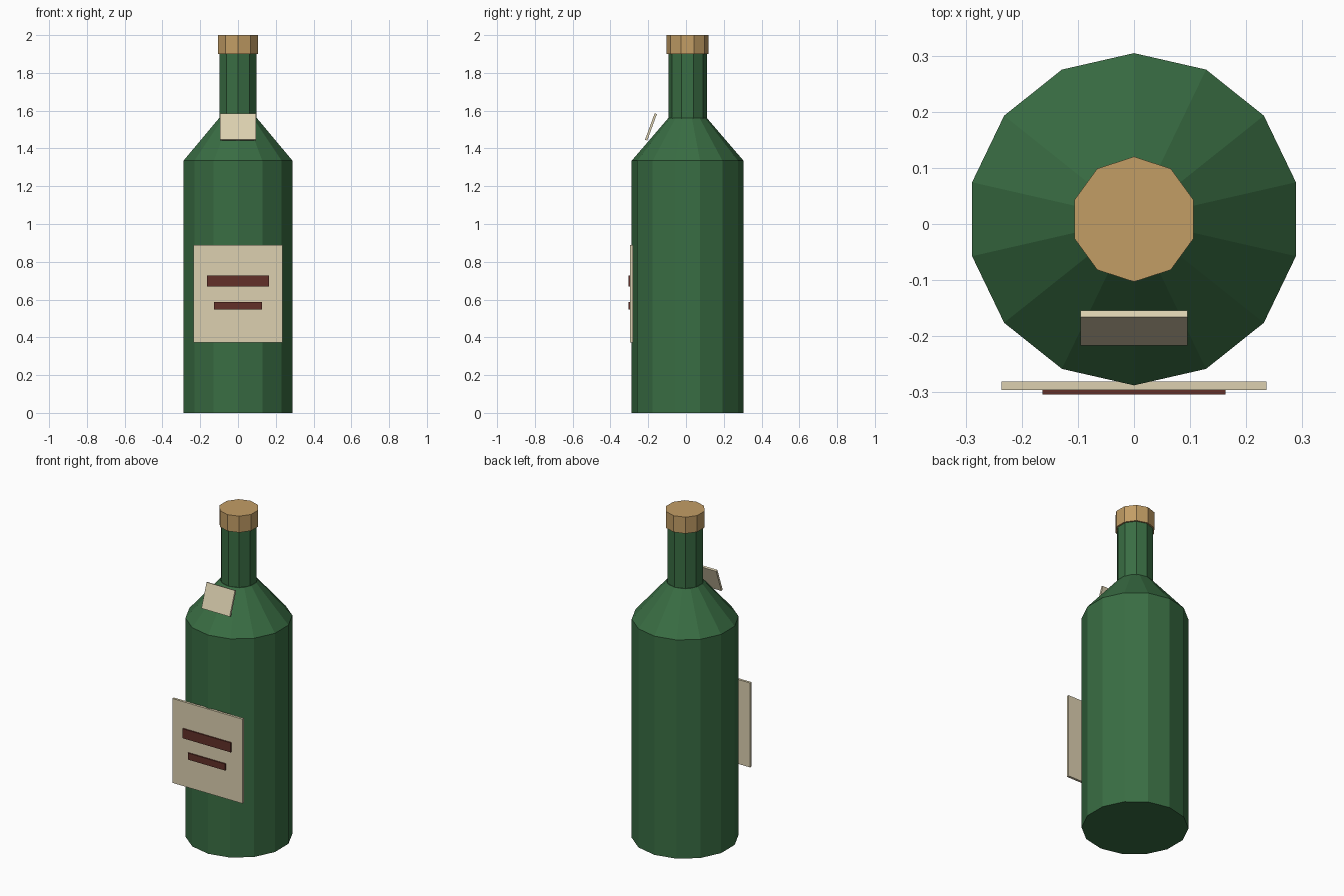
import bpy, bmesh, math

if "Cube" in bpy.data.objects:
    bpy.data.objects.remove(bpy.data.objects["Cube"])

CY = 0.0085  # bottle axis, shifted so the whole model is centred in y


def material(name, r, g, b):
    def lin(c):
        c /= 255
        return c / 12.92 if c <= 0.04045 else ((c + 0.055) / 1.055) ** 2.4
    m = bpy.data.materials.new(name)
    m.diffuse_color = (lin(r), lin(g), lin(b), 1)
    m.use_nodes = True
    m.node_tree.nodes["Principled BSDF"].inputs["Base Color"].default_value = m.diffuse_color
    return m


GREEN = material("green glass", 57, 109, 67)
CORK = material("cork tan", 194, 157, 101)
CREAM = material("cream paper", 220, 208, 176)
MAROON = material("maroon ink", 98, 48, 40)


def finish(bm, name, mat):
    bmesh.ops.recalc_face_normals(bm, faces=bm.faces)
    me = bpy.data.meshes.new(name)
    bm.to_mesh(me)
    bm.free()
    me.materials.append(mat)
    ob = bpy.data.objects.new(name, me)
    bpy.context.collection.objects.link(ob)
    return ob


def lathe(name, sides, profile, mat):
    """Flat-sided turned solid from (radius, z) pairs, one corner on +y."""
    bm = bmesh.new()
    rings = []
    for r, z in profile:
        rings.append([bm.verts.new((r * math.sin(a), CY + r * math.cos(a), z))
                      for a in (math.tau * i / sides for i in range(sides))])
    for lo, hi in zip(rings, rings[1:]):
        for i in range(sides):
            j = (i + 1) % sides
            bm.faces.new((lo[i], lo[j], hi[j], hi[i]))
    bm.faces.new(rings[0])
    bm.faces.new(rings[-1])
    return finish(bm, name, mat)


def plate(name, size, loc, mat, tilt=0.0):
    bm = bmesh.new()
    bmesh.ops.create_cube(bm, size=1)
    bmesh.ops.scale(bm, vec=size, verts=bm.verts)
    ob = finish(bm, name, mat)
    ob.location = loc
    ob.rotation_euler.x = tilt
    return ob


# Bottle
lathe("bottle_body", 14, [(0.296, 0), (0.296, 1.335), (0.103, 1.56)], GREEN)
lathe("bottle_neck", 10, [(0.102, 1.53), (0.102, 1.92)], GREEN)
lathe("cork_cap", 10, [(0.1115, 1.9), (0.1115, 2.0)], CORK)

# Front label with two printed bars
plate("front_label", (0.473, 0.015, 0.515), (0, -0.2885, 0.631), CREAM)
plate("label_bar_upper", (0.326, 0.009, 0.058), (0, -0.2995, 0.698), MAROON)
plate("label_bar_lower", (0.252, 0.009, 0.040), (0, -0.2995, 0.568), MAROON)

# Small leaning label on the shoulder
plate("shoulder_label", (0.191, 0.0125, 0.149), (0, -0.1855, 1.514), CREAM, -0.35)
